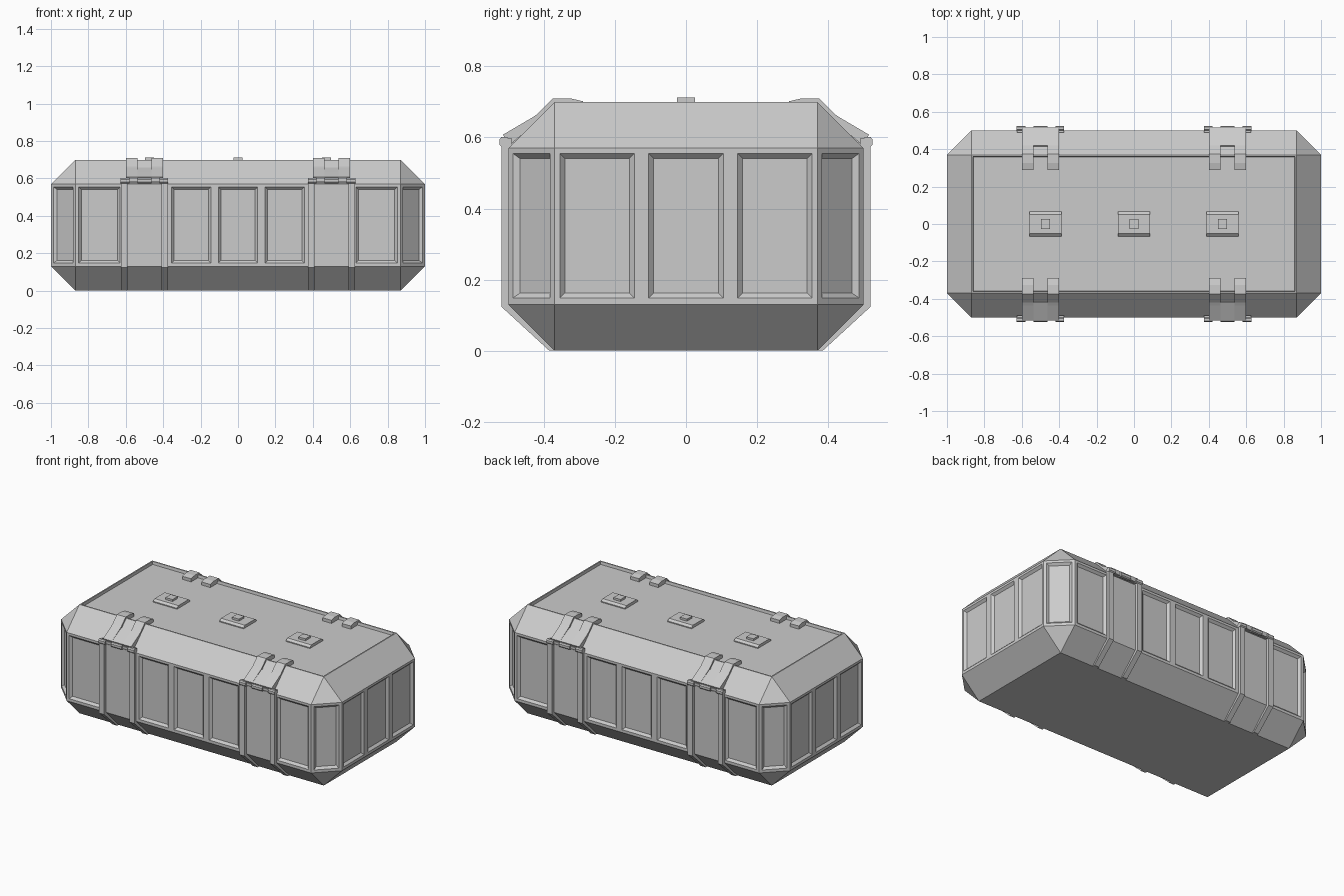
import bpy, bmesh
from mathutils import Vector

if "Cube" in bpy.data.objects:
    bpy.data.objects.remove(bpy.data.objects["Cube"])


def make_object(name, bm):
    bmesh.ops.recalc_face_normals(bm, faces=bm.faces)
    mesh = bpy.data.meshes.new(name)
    bm.to_mesh(mesh)
    bm.free()
    ob = bpy.data.objects.new(name, mesh)
    bpy.context.collection.objects.link(ob)
    return ob


def prism(name, profile, x0, x1, side=1):
    """Extrude a (y, z) profile along x; side=-1 mirrors it to the front."""
    bm = bmesh.new()
    a, b = [[bm.verts.new((x, side * y, z)) for y, z in profile] for x in (x0, x1)]
    n = len(profile)
    bm.faces.new(a)
    bm.faces.new(b[::-1])
    for i in range(n):
        bm.faces.new((a[i], a[(i + 1) % n], b[(i + 1) % n], b[i]))
    return make_object(name, bm)


# case body: hull of two small rectangles and two chamfered rectangles
bm = bmesh.new()
for sx in (-1, 1):
    for sy in (-1, 1):
        for z in (0, 0.70):
            bm.verts.new((sx * 0.87, sy * 0.37, z))
        for z in (0.13, 0.57):
            bm.verts.new((sx * 1.0, sy * 0.37, z))
            bm.verts.new((sx * 0.87, sy * 0.5, z))
bmesh.ops.convex_hull(bm, input=bm.verts)
bmesh.ops.dissolve_limit(bm, angle_limit=0.01, verts=bm.verts, edges=bm.edges)
bmesh.ops.recalc_face_normals(bm, faces=bm.faces)


def wall_faces(normal):
    bm.normal_update()
    return [f for f in bm.faces if f.normal.dot(normal) > 0.999]


def cut(normal, co, axis):
    faces = wall_faces(normal)
    geom = set(faces)
    for f in faces:
        geom.update(f.edges)
        geom.update(f.verts)
    bmesh.ops.bisect_plane(bm, geom=list(geom), dist=1e-5, plane_co=co, plane_no=axis)


def add_panels(normal, centre, spans):
    """Cut a wall into a grid and sink the panel cells."""
    normal = Vector(normal).normalized()
    along = Vector((0, 0, 1)).cross(normal)
    centre = Vector(centre)
    for z in (0.148, 0.555):
        cut(normal, (0, 0, z), (0, 0, 1))
    for u in sorted({u for s in spans for u in s}):
        cut(normal, centre + along * u, along)
    panels = []
    for f in wall_faces(normal):
        c = f.calc_center_median()
        u = (c - centre).dot(along)
        if 0.2 < c.z < 0.5 and any(a < u < b for a, b in spans):
            panels.append(f)
    bmesh.ops.inset_individual(bm, faces=panels, thickness=0.014, depth=-0.014,
                               use_even_offset=True)


middle = [(-0.355, -0.145), (-0.105, 0.105), (0.145, 0.355)]
for s in (-1, 1):
    add_panels((0, s, 0), (0, s * 0.5, 0), middle + [(-0.852, -0.63), (0.63, 0.852)])
    add_panels((s, 0, 0), (s, 0, 0), middle)
    for t in (-1, 1):
        add_panels((s, t, 0), (s * 0.935, t * 0.435, 0), [(-0.074, 0.074)])

# sunken lid top with thin rim
for thick, depth in ((0.008, 0), (0.003, -0.018)):
    top = max(wall_faces(Vector((0, 0, 1))), key=lambda f: f.calc_area())
    bmesh.ops.inset_individual(bm, faces=[top], thickness=thick, depth=depth,
                               use_even_offset=True)
make_object("case_body", bm)

# fittings on front and back
strap = [(0.49, 0.597), (0.519, 0.597), (0.519, 0.123), (0.385, 0), (0.36, 0), (0.49, 0.135)]
arm = [(0.46, 0.60), (0.472, 0.613), (0.375, 0.71), (0.325, 0.71), (0.29, 0.702),
       (0.29, 0.68), (0.36, 0.68)]
plate = [(0.50, 0.575), (0.515, 0.608), (0.435, 0.655), (0.415, 0.668),
         (0.38, 0.692), (0.38, 0.68)]
tongue = [(0.46, 0.60), (0.46, 0.637), (0.42, 0.658), (0.41, 0.65)]
barrel = [(0.519, 0.574), (0.525, 0.58), (0.525, 0.595), (0.519, 0.602),
          (0.504, 0.602), (0.498, 0.595), (0.498, 0.58), (0.504, 0.574)]
for side in (-1, 1):
    for cx in (-0.5, 0.5):
        for s in (-1, 1):
            prism("strap", strap, cx + s * 0.09, cx + s * 0.125, side)
            prism("latch_arm", arm, cx + s * 0.037, cx + s * 0.1, side)
            prism("latch_plate_side", plate, cx + s * 0.037, cx + s * 0.1, side)
            prism("hinge_knuckle", barrel, cx + s * 0.08, cx + s * 0.127, side)
        prism("latch_tongue", tongue, cx - 0.037, cx + 0.037, side)
        prism("latch_plate_middle", [(0.50, 0.575), (0.515, 0.608), (0.46, 0.637), (0.45, 0.61)],
              cx - 0.037, cx + 0.037, side)
        prism("hinge_pin", [(0.5, 0.58), (0.515, 0.58), (0.515, 0.596), (0.5, 0.596)],
              cx - 0.08, cx + 0.08, side)
        prism("hinge_centre", barrel, cx - 0.037, cx + 0.037, side)

# three blocks on the lid, each with a square knob
block = [(-0.066, 0.675), (-0.066, 0.688), (-0.052, 0.7), (0.052, 0.7), (0.066, 0.688), (0.066, 0.675)]
knob = [(-0.026, 0.69), (-0.026, 0.713), (0.026, 0.713), (0.026, 0.69)]
for cx in (-0.473, 0, 0.473):
    prism("lid_block", block, cx - 0.085, cx + 0.085)
    prism("lid_knob", knob, cx - 0.025, cx + 0.025)
